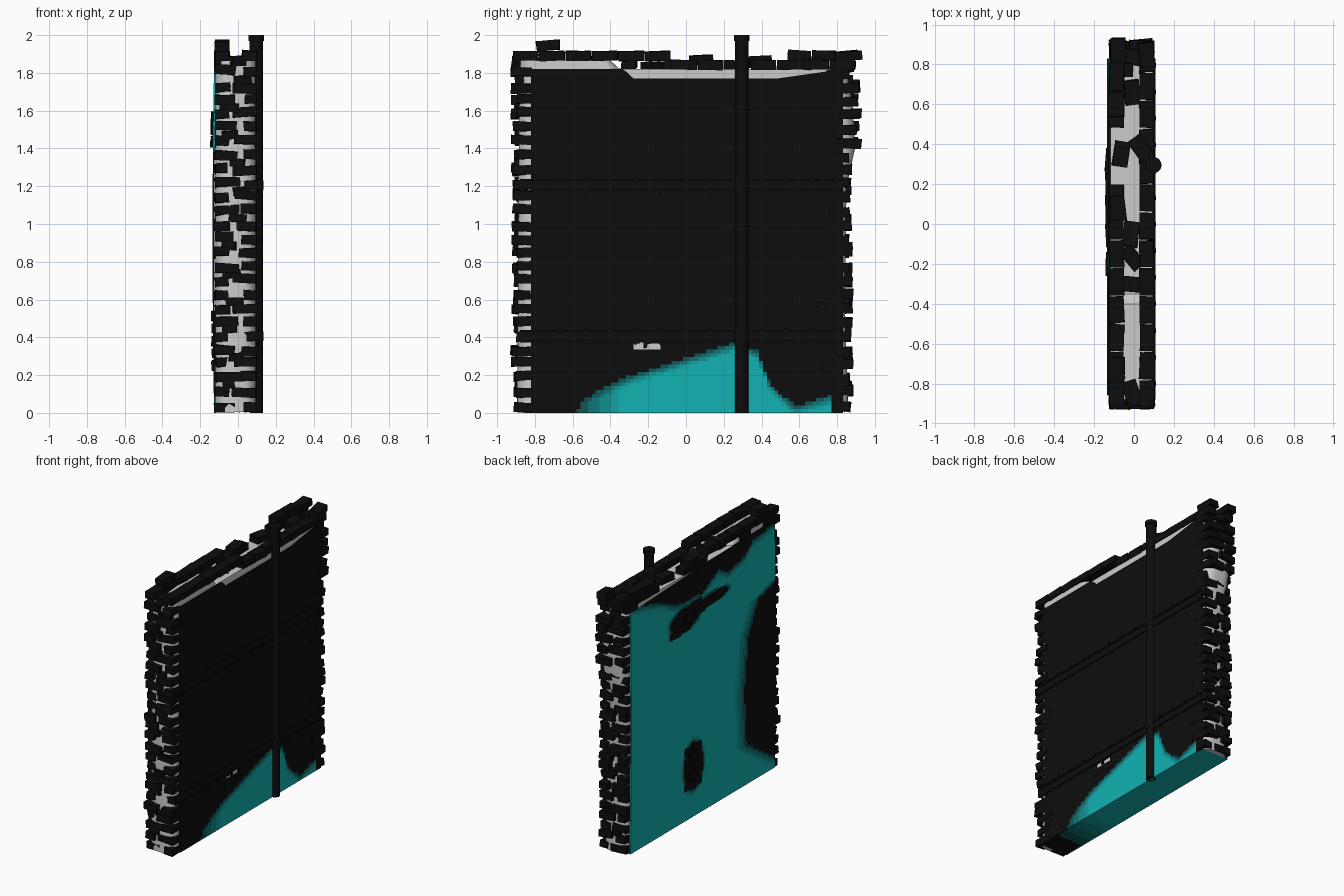
import bpy, bmesh, math, random
from mathutils import Vector, Matrix, Euler

if "Cube" in bpy.data.objects:
    bpy.data.objects.remove(bpy.data.objects["Cube"])
random.seed(7)
R = random.uniform


def material(name, c):
    m = bpy.data.materials.new(name)
    m.diffuse_color = (*c, 1)
    m.use_nodes = True
    m.node_tree.nodes["Principled BSDF"].inputs["Base Color"].default_value = m.diffuse_color
    return m


# black-to-teal paint shades
LEVELS = 6
paint = [material(f"paint_{i}", tuple(0.004 + (v - 0.004) * i / (LEVELS - 1) for v in (0.006, 0.45, 0.45)))
         for i in range(LEVELS)]
black = paint[0]


def finish(bm, name, mats=(), smooth=False):
    bmesh.ops.recalc_face_normals(bm, faces=bm.faces)
    me = bpy.data.meshes.new(name)
    bm.to_mesh(me)
    bm.free()
    ob = bpy.data.objects.new(name, me)
    bpy.context.collection.objects.link(ob)
    for m in mats:
        me.materials.append(m)
    if smooth:
        bpy.context.view_layer.objects.active = ob
        ob.select_set(True)
        bpy.ops.object.shade_smooth_by_angle(angle=math.radians(40))
        ob.select_set(False)
    return ob


def box(bm, c, s, rot=(0, 0, 0), jit=0.0):
    m = Matrix.Translation(c) @ Euler(rot).to_matrix().to_4x4() @ Matrix.Diagonal((*s, 1))
    vs = bmesh.ops.create_cube(bm, size=1, matrix=m)["verts"]
    for v in vs:
        v.co += Vector((R(-jit, jit), R(-jit, jit), R(-jit, jit)))


def lerp(pts, t):
    if t <= pts[0][0]:
        return pts[0][1]
    for (a, u), (b, v) in zip(pts, pts[1:]):
        if t <= b:
            return u + (v - u) * (t - a) / (b - a)
    return pts[-1][1]


def clamp(v):
    return max(0.0, min(1.0, v))


# mortar core: rounded-end outline lofted up the wall
def outline(y0, y1, x0=-0.118, x1=0.092, r=0.07):
    pts = []
    for cx, cy, a0 in ((x1 - r, y1 - r, 0), (x0 + r, y1 - r, 90), (x0 + r, y0 + r, 180), (x1 - r, y0 + r, 270)):
        for k in range(6):
            a = math.radians(a0 + 18 * k)
            pts.append((cx + r * math.cos(a), cy + r * math.sin(a)))
    return pts


def loft(name, levels):
    bm = bmesh.new()
    rings = [[bm.verts.new((x, y, z)) for x, y in outline(y0, y1)] for z, y0, y1 in levels]
    for a, b in zip(rings, rings[1:]):
        for i in range(len(a)):
            j = (i + 1) % len(a)
            bm.faces.new((a[i], a[j], b[j], b[i]))
    bm.faces.new(rings[0])
    bm.faces.new(rings[-1])
    return finish(bm, name, smooth=True)


loft("mortar_core", [(0.004, -0.895, 0.86), (0.6, -0.89, 0.84), (1.2, -0.89, 0.85), (1.4, -0.885, 0.895),
                     (1.6, -0.885, 0.885), (1.82, -0.88, 0.85)])
loft("mortar_upper_core", [(1.80, -0.88, -0.33), (1.865, -0.88, -0.40)])


# painted plaster skins
def skin(name, x, y0, y1, top, shade, nx, hole=None):
    bm = bmesh.new()
    ny, nz = 82, 90
    g = []
    for i in range(ny + 1):
        y = y0 + (y1 - y0) * i / ny
        t = lerp(top, y)
        g.append([bm.verts.new((x(y, t * k / nz), y, t * k / nz)) for k in range(nz + 1)])
    for i in range(ny):
        for k in range(nz):
            f = bm.faces.new((g[i][k], g[i + 1][k], g[i + 1][k + 1], g[i][k + 1]))
            c = f.calc_center_median()
            f.material_index = round(clamp(shade(c.y, c.z)) * (LEVELS - 1))
            if hole and hole[0] < c.y < hole[1] and hole[2] < c.z < hole[3]:
                bm.faces.remove(f)
    ob = finish(bm, name, paint)
    so = ob.modifiers.new("thickness", "SOLIDIFY")
    so.thickness = 0.01
    so.offset = 0
    return ob


fan = [(-0.62, 0.06), (-0.3, 0.2), (0.26, 0.38), (0.38, 0.33), (0.44, 0.17), (0.5, 0.11), (0.58, 0.04), (0.77, 0.10)]
skin("right_plaster", lambda y, z: 0.094, -0.82, 0.83,
     [(-0.82, 1.82), (-0.33, 1.82), (-0.28, 1.77), (0.48, 1.77), (0.76, 1.81)],
     lambda y, z: clamp((lerp(fan, y) - z) / 0.06) * clamp((y + 0.6) / 0.28) * (y < 0.76), 1,
     (-0.28, -0.13, 0.325, 0.37))

right_edge = [(0, -0.95), (0.1, -0.78), (0.3, -0.48), (0.7, -0.45), (1.1, -0.5), (1.33, -0.62), (1.42, -0.95)]
top_edge = [(-0.9, 1.80), (-0.6, 1.76), (-0.5, 1.68), (-0.3, 1.64), (-0.2, 1.7), (0.0, 1.6), (0.3, 1.62), (0.5, 1.72), (0.83, 1.8)]


def left_shade(y, z):
    s = clamp((y - lerp(right_edge, z)) / 0.14 + 0.4) * clamp((lerp(top_edge, y) - z) / 0.06 + 0.4)
    for cy, cz, ry, rz in ((0.1, 0.38, 0.13, 0.2), (0.2, 1.5, 0.2, 0.1), (-0.12, 1.54, 0.22, 0.05)):
        s *= clamp((math.hypot((y - cy) / ry, (z - cz) / rz) - 0.85) / 0.25)
    return s


skin("left_plaster", lambda y, z: -0.122 - 0.008 * math.sin(math.pi * clamp(z / 1.85)), -0.86, 0.83,
     [(-0.86, 1.83), (-0.2, 1.82), (0.83, 1.78)], left_shade, -1)

# painted underside
bm = bmesh.new()
for i in range(40):
    y = -0.86 + 1.69 * i / 40
    fs = bm.faces.new([bm.verts.new(p) for p in ((-0.118, y, 0), (0.092, y, 0), (0.092, y + 0.04225, 0), (-0.118, y + 0.04225, 0))])
    fs.material_index = round(clamp((y + 0.75) / 0.4) * (LEVELS - 1))
finish(bm, "underside", paint)

# broken brick ends
for sgn, name in ((-1, "front_end_bricks"), (1, "back_end_bricks")):
    bm = bmesh.new()
    for row in range(25):
        z = 0.04 + row * 0.0735
        for side in (-1, 1):
            w = (0.075 if (row + (side > 0)) % 2 else 0.12) * R(0.8, 1.12)
            out = R(0.885, 0.93) if sgn < 0 else R(0.86, 0.885) + (0.045 if 1.38 < z < 1.75 else 0)
            length = R(0.09, 0.17)
            x = -0.121 + w / 2 if side < 0 else 0.099 - w / 2
            box(bm, (x, sgn * (out - length / 2), z + R(-0.012, 0.012)), (w, length, 0.05),
                (R(-.06, .06), R(-.08, .08), R(-.08, .08)), 0.003)
        if row % 2:
            box(bm, (R(-0.05, 0.03), sgn * (0.84 if sgn > 0 else 0.87), z + 0.035), (R(0.06, 0.1), 0.07, 0.045),
                (R(-.1, .1), R(-.1, .1), R(-.3, .3)), 0.003)
    finish(bm, name, [black])

# top courses: two rows of bricks plus loose ones
bm = bmesh.new()
for x in (-0.087, 0.064):
    for k in range(13):
        y = -0.85 + k * 0.14
        z = 1.89 if y < -0.03 else 1.842
        if x < 0 and k in (8, 9):
            continue
        box(bm, (x, y, z), (0.072, 0.133, 0.05), (R(-.04, .04), 0, R(-.05, .05)), 0.003)
        if y < -0.35 and k % 2 == 0 and x < 0:
            box(bm, (x, y + 0.05, 1.842), (0.07, 0.13, 0.045))
for x, y, z, rz in ((-0.085, -0.73, 1.945, 0), (-0.088, 0.60, 1.893, 0), (-0.088, 0.73, 1.893, 0), (0.064, 0.85, 1.89, 0.1),
                    (-0.08, 0.87, 1.89, 0), (-0.01, 0.66, 1.85, 0.1), (-0.065, 0.35, 1.85, -0.15),
                    (0.035, 0.38, 1.865, 0.6), (-0.08, 0.08, 1.87, 0.1), (-0.015, -0.05, 1.84, -0.1), (-0.01, -0.17, 1.835, 0.7),
                    (-0.03, -0.3, 1.85, 1.5), (-0.01, -0.85, 1.86, 0.3), (-0.02, 0.84, 1.83, 1.4), (-0.095, 0.87, 1.945, 0)):
    if z > 1.94 and y > 0:
        continue
    box(bm, (x, y, z), (0.075, 0.125, 0.05), (R(-.12, .12), R(-.05, .05), rz), 0.003)
finish(bm, "top_bricks", [black])

# bricks exposed through the plaster
bm = bmesh.new()
for i in range(5):
    for k in range(2 - i % 2):
        box(bm, (-0.122, 0.06 + 0.1 * k + 0.05 * (i % 2), 0.25 + i * 0.065), (0.036, 0.09, 0.05), (R(-.08, .08), 0, R(-.06, .06)), 0.003)
for y, z in ((0.32, 1.43), (0.2, 1.44), (0.28, 1.5), (0.15, 1.5), (0.03, 1.51), (0.2, 1.56), (0.07, 1.57), (-0.06, 1.53), (-0.2, 1.55)):
    box(bm, (-0.124, y, z), (0.036, 0.115, 0.05), (R(-.08, .08), 0, R(-.06, .06)), 0.003)
for y, z in ((-0.3, 0.385), (-0.17, 0.385), (-0.25, 0.3), (-0.12, 0.3), (-0.215, 0.36)):
    box(bm, (0.087, y, z), (0.03, 0.11 if z != 0.36 else 0.02, 0.035), (R(-.05, .05), 0, 0), 0.003)
finish(bm, "exposed_bricks", [black])

# riveted straps across the right face
bm = bmesh.new()
for z in (0.405, 1.205):
    box(bm, (0.1, -0.025, z), (0.008, 1.71, 0.04))
    for dz in (-0.028, 0.028):
        box(bm, (0.101, -0.025, z + dz), (0.014, 1.71, 0.01))
        for k in range(13):
            box(bm, (0.104, -0.8 + k * 0.133, z + dz * 1.25), (0.014, 0.016, 0.016), (math.pi / 4, 0, 0))
finish(bm, "wall_straps", [black])

# drain pipe with cap and collars
bm = bmesh.new()
for r, z0, z1 in ((0.035, 0, 1.99), (0.041, 1.97, 2.0), (0.038, 1.18, 1.23), (0.038, 0.38, 0.43)):
    bmesh.ops.create_cone(bm, cap_ends=True, segments=20, radius1=r, radius2=r, depth=z1 - z0,
                          matrix=Matrix.Translation((0.097, 0.295, (z0 + z1) / 2)))
finish(bm, "drain_pipe", [black], smooth=True)
